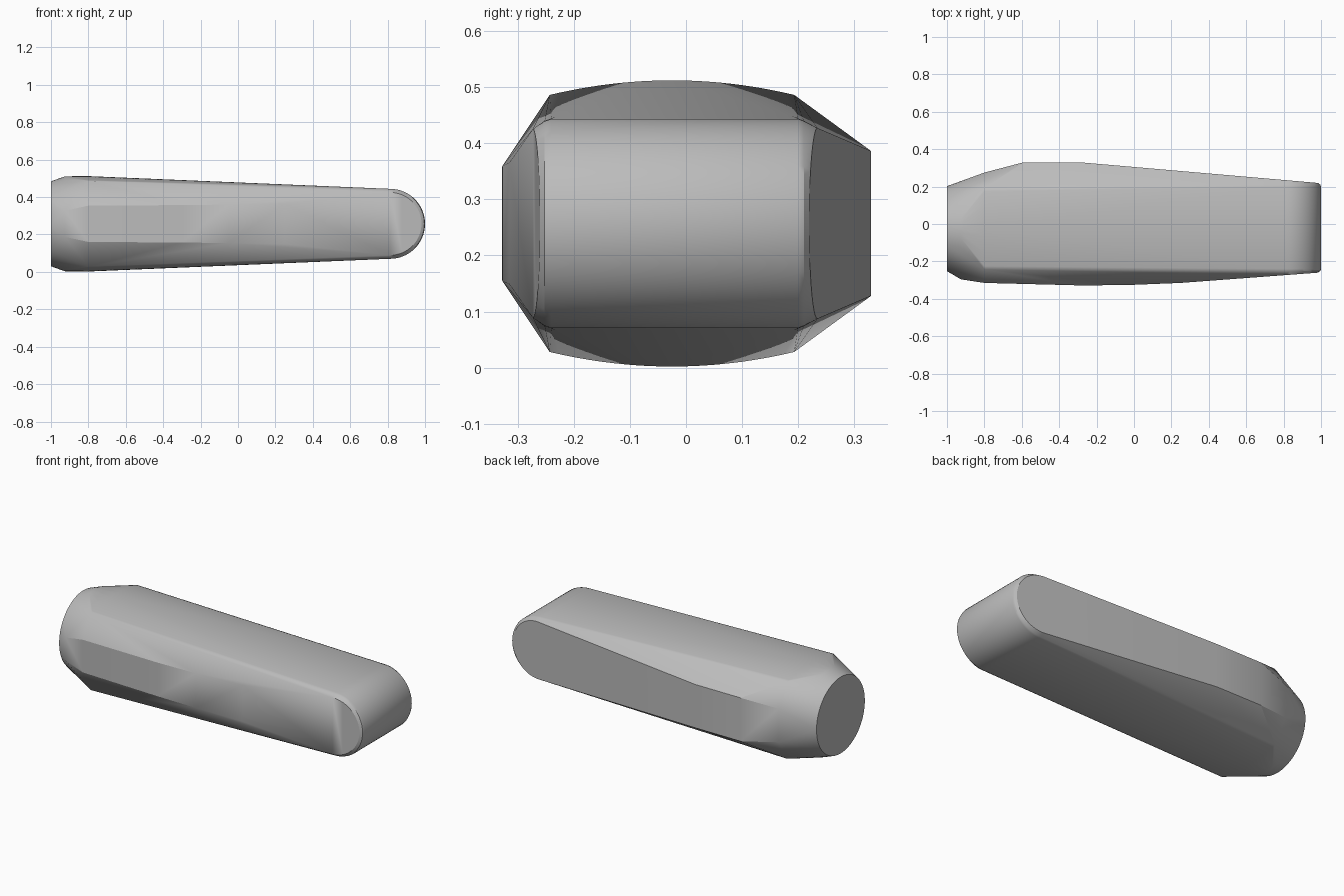
import bpy, bmesh, math

cube = bpy.data.objects.get("Cube")
if cube:
    bpy.data.objects.remove(cube, do_unlink=True)

MID_Z = 0.257   # the body is mirrored about this height
MID_Y = -0.025
bm = bmesh.new()


def pair(x, y, half):
    """Add a point above the middle height and its mirror below."""
    for sign in (1, -1):
        bm.verts.new((x, y, MID_Z + sign * half))


def ring(x, radius, steps=64):
    """Circular section across the length."""
    for i in range(steps):
        a = math.tau * i / steps
        bm.verts.new((x, MID_Y + radius * math.cos(a), MID_Z + radius * math.sin(a)))


def nose(y, radius, slope=0, steps=32):
    """Half-round tip outline, slanted along the length by slope."""
    for i in range(steps + 1):
        a = math.pi * (i / steps - 0.5)
        x = 0.813 + radius * math.cos(a)
        bm.verts.new((x, y + slope * (x - 0.92), MID_Z + radius * math.sin(a)))


# Flat round butt and its chamfer
ring(-1, 0.227)
ring(-0.925, 0.254)

# Crowned top and bottom at the widest section
for i in range(25):
    t = i / 12 - 1
    pair(-0.8, MID_Y + 0.218 * t, 0.255 - 0.026 * t * t)

# Front side panel
for x, y, half in ((-0.925, -0.296, 0.07), (-0.8, -0.315, 0.097),
                   (-0.3, -0.328, 0.1), (-0.05, -0.327, 0.103), (0.25, -0.315, 0.108)):
    pair(x, y, half)

# Back side panel
for x in (-0.59, -0.29):
    pair(x, 0.33, 0.129)
pair(-0.8, 0.275, 0.1)

# Rounded tip with softened rims
nose(-0.24, 0.187)
nose(-0.252, 0.183)
nose(-0.265, 0.168, 0.075)
nose(0.2, 0.187)
nose(0.21, 0.183)
nose(0.225, 0.17, -0.087)

# Skin the sections into one closed body
result = bmesh.ops.convex_hull(bm, input=bm.verts)
loose = [v for v in bm.verts if not v.link_faces]
bmesh.ops.delete(bm, geom=loose, context='VERTS')
bmesh.ops.dissolve_limit(bm, angle_limit=math.radians(0.3), verts=bm.verts, edges=bm.edges)
bmesh.ops.recalc_face_normals(bm, faces=bm.faces)

mesh = bpy.data.meshes.new("tapered_body")
bm.to_mesh(mesh)
bm.free()
body = bpy.data.objects.new("tapered_body", mesh)
bpy.context.collection.objects.link(body)

# Plain grey finish
grey = bpy.data.materials.new("plain_grey")
grey.use_nodes = True
colour = (0.5, 0.5, 0.5, 1)
grey.diffuse_color = colour
grey.node_tree.nodes["Principled BSDF"].inputs["Base Color"].default_value = colour
mesh.materials.append(grey)

bpy.ops.object.select_all(action='DESELECT')
body.select_set(True)
bpy.context.view_layer.objects.active = body
bpy.ops.object.shade_smooth_by_angle(angle=math.radians(25))
